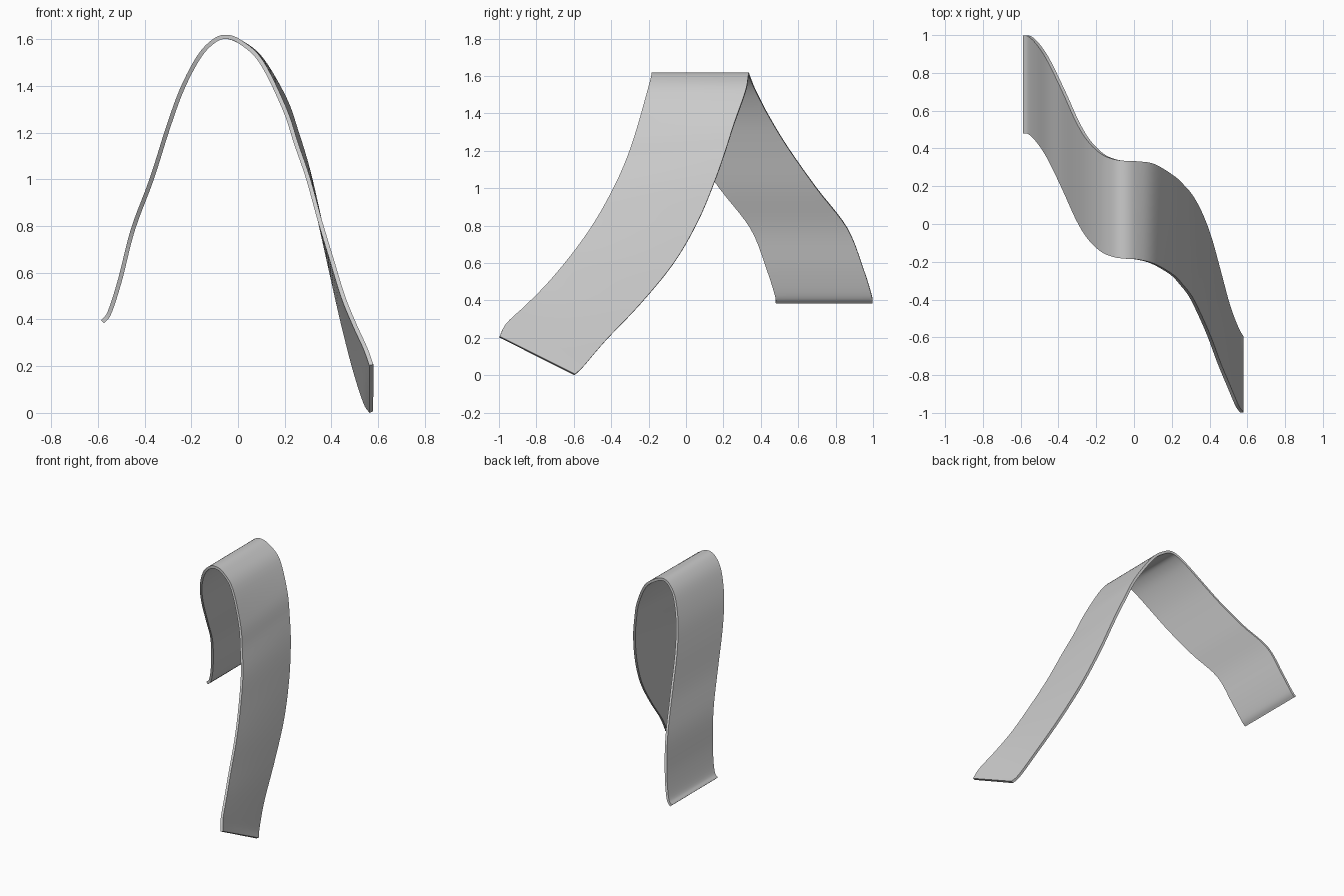
import bpy, bmesh
from mathutils import Vector

# Stations along the strip: x, then (y, z) of the near edge and (y, z) of the far edge
STATIONS = [
    (-0.580, 0.480, 0.390, 0.998, 0.390),
    (-0.550, 0.475, 0.430, 0.992, 0.430),
    (-0.505, 0.430, 0.570, 0.948, 0.570),
    (-0.450, 0.345, 0.785, 0.863, 0.785),
    (-0.370, 0.180, 1.000, 0.698, 1.000),
    (-0.300, 0.025, 1.220, 0.543, 1.220),
    (-0.240, -0.075, 1.385, 0.443, 1.385),
    (-0.170, -0.145, 1.520, 0.373, 1.520),
    (-0.110, -0.173, 1.587, 0.345, 1.587),
    (-0.055, -0.183, 1.610, 0.335, 1.610),
    (0.010, -0.187, 1.588, 0.332, 1.588),
    (0.100, -0.210, 1.503, 0.318, 1.515),
    (0.200, -0.268, 1.300, 0.258, 1.345),
    (0.250, -0.320, 1.150, 0.213, 1.205),
    (0.300, -0.385, 1.005, 0.155, 1.040),
    (0.350, -0.485, 0.825, 0.065, 0.825),
    (0.400, -0.600, 0.660, -0.065, 0.600),
    (0.450, -0.735, 0.497, -0.245, 0.380),
    (0.500, -0.855, 0.375, -0.430, 0.185),
    (0.545, -0.960, 0.277, -0.550, 0.045),
    (0.571, -0.998, 0.205, -0.595, 0.003),
]
STEPS, ACROSS, THICKNESS = 5, 8, 0.018


def smooth_path(points):
    """Catmull-Rom curve through the points."""
    pts = [2 * points[0] - points[1]] + points + [2 * points[-1] - points[-2]]
    out = []
    for a, b, c, d in zip(pts, pts[1:], pts[2:], pts[3:]):
        for i in range(STEPS):
            t = i / STEPS
            out.append(0.5 * (2 * b + (c - a) * t + (2 * a - 5 * b + 4 * c - d) * t ** 2
                              + (3 * b - a - 3 * c + d) * t ** 3))
    return out + [points[-1]]


near = smooth_path([Vector((x, ya, za)) for x, ya, za, yb, zb in STATIONS])
far = smooth_path([Vector((x, yb, zb)) for x, ya, za, yb, zb in STATIONS])

# Draped strip: loft between the two edges
bm = bmesh.new()
rows = [[bm.verts.new(p.lerp(q, j / ACROSS)) for j in range(ACROSS + 1)]
        for p, q in zip(near, far)]
for r, s in zip(rows, rows[1:]):
    for j in range(ACROSS):
        bm.faces.new((r[j], s[j], s[j + 1], r[j + 1]))
mesh = bpy.data.meshes.new("draped_strip")
bm.to_mesh(mesh)
bm.free()
strip = bpy.data.objects.new("draped_strip", mesh)
bpy.context.collection.objects.link(strip)

# Thickness
bpy.context.view_layer.objects.active = strip
strip.select_set(True)
solid = strip.modifiers.new("thickness", 'SOLIDIFY')
solid.thickness = THICKNESS
solid.offset = 0
bpy.ops.object.modifier_apply(modifier=solid.name)
bpy.ops.object.shade_smooth_by_angle(angle=0.7)

# Stand it on the ground
low = min(v.co.z for v in strip.data.vertices)
for v in strip.data.vertices:
    v.co.z -= low
